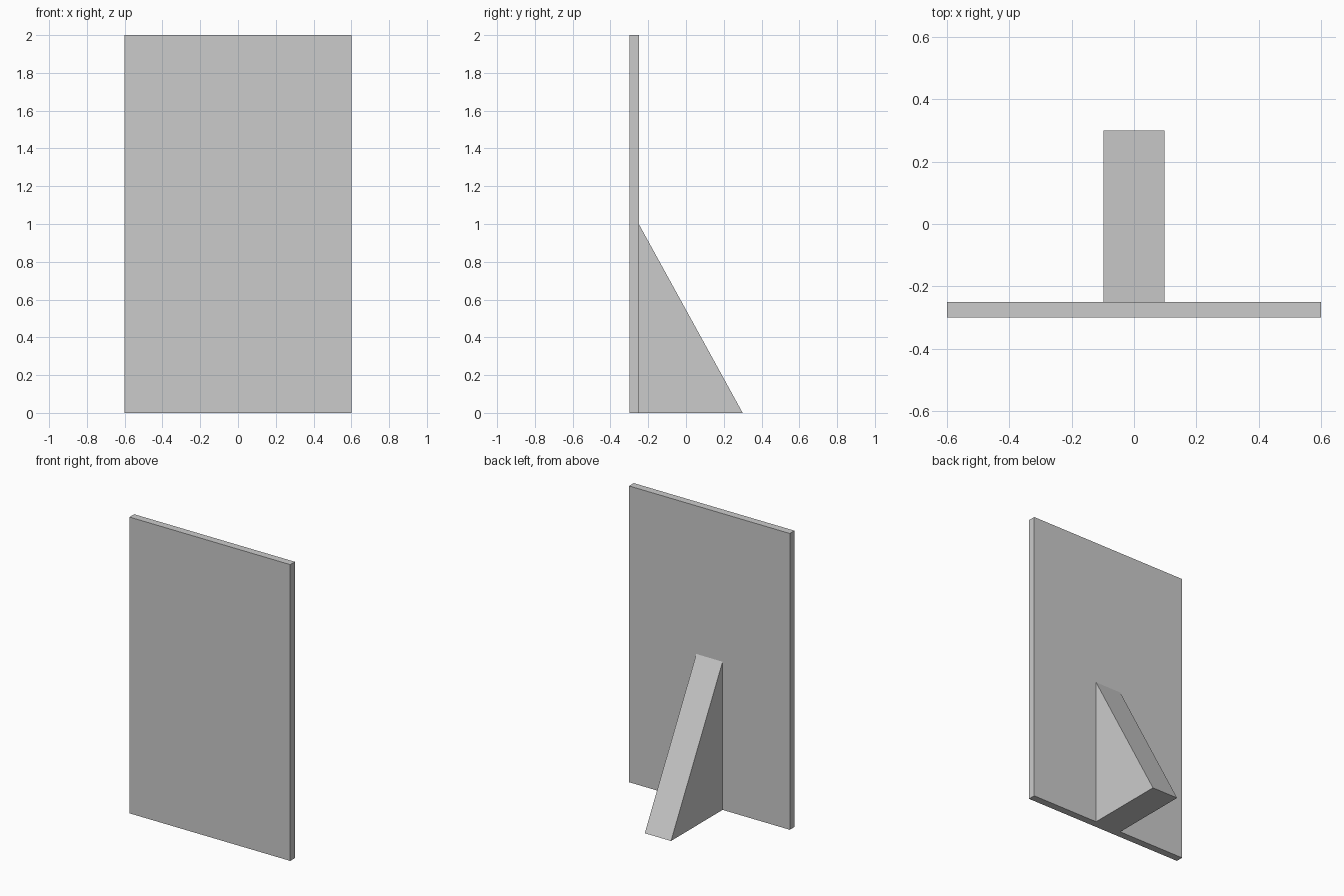
import bpy
import bmesh

if "Cube" in bpy.data.objects:
    bpy.data.objects.remove(bpy.data.objects["Cube"])


def extrude_profile(name, profile, half_width):
    """Extrude a closed (y, z) profile symmetrically along x."""
    bm = bmesh.new()
    face = bm.faces.new([bm.verts.new((-half_width, y, z)) for y, z in profile])
    result = bmesh.ops.extrude_face_region(bm, geom=[face])
    verts = [v for v in result["geom"] if isinstance(v, bmesh.types.BMVert)]
    bmesh.ops.translate(bm, verts=verts, vec=(2 * half_width, 0, 0))
    bmesh.ops.recalc_face_normals(bm, faces=bm.faces)
    mesh = bpy.data.meshes.new(name)
    bm.to_mesh(mesh)
    bm.free()
    obj = bpy.data.objects.new(name, mesh)
    bpy.context.collection.objects.link(obj)
    return obj


FRONT, BACK = -0.3, -0.25

# Upright flat panel
extrude_profile("panel", [(FRONT, 0), (BACK, 0), (BACK, 2), (FRONT, 2)], 0.6)

# Triangular wedge propping the panel from behind
extrude_profile("support_wedge", [(BACK, 0), (0.3, 0), (BACK, 1)], 0.098)
